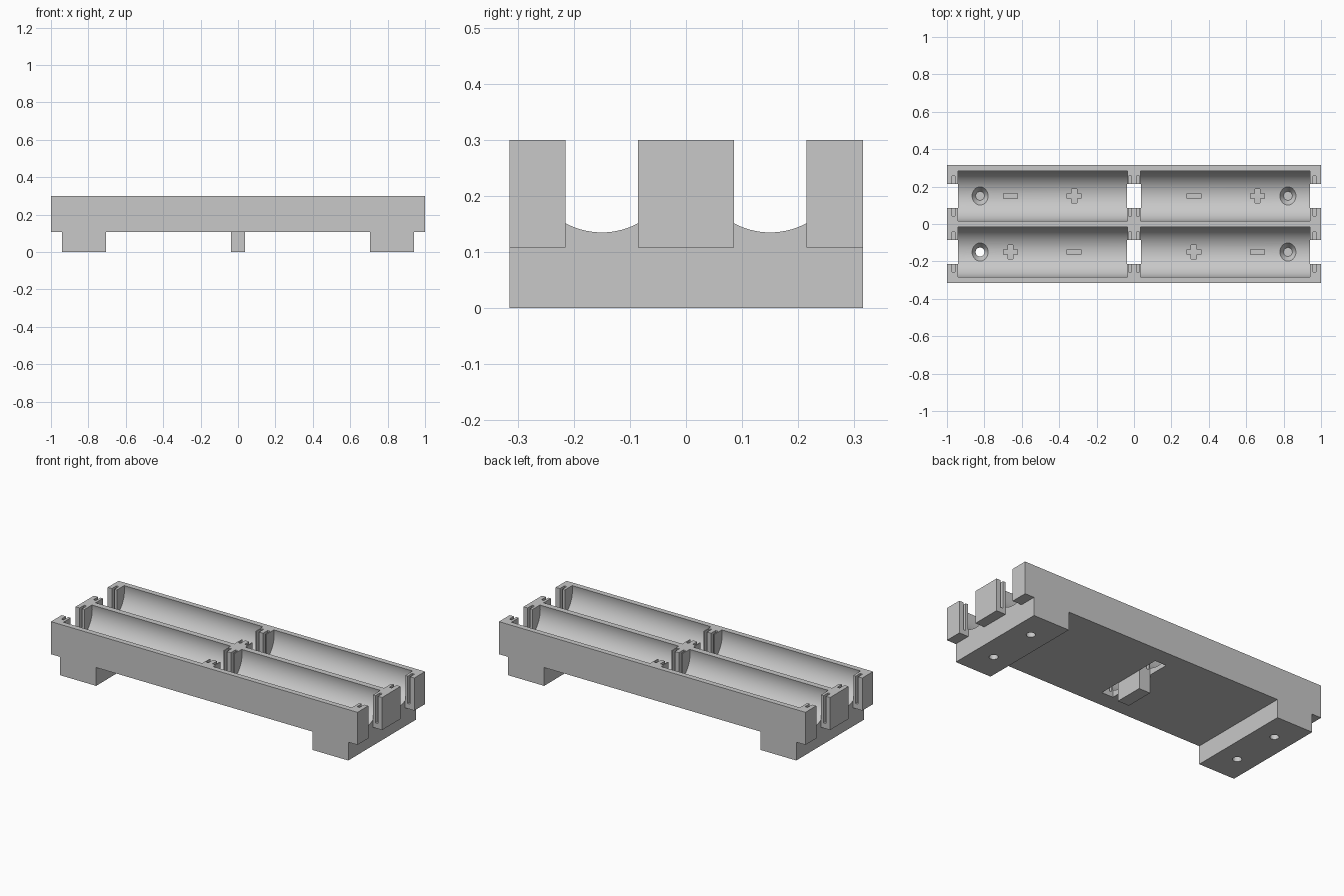
import bpy, bmesh, math
from mathutils import Matrix

if "Cube" in bpy.data.objects:
    bpy.data.objects.remove(bpy.data.objects["Cube"])

grey = bpy.data.materials.new("plain grey plastic")
grey.diffuse_color = (0.58, 0.58, 0.58, 1)
grey.use_nodes = True
grey.node_tree.nodes["Principled BSDF"].inputs["Base Color"].default_value = grey.diffuse_color


def make_object(name, bm):
    bmesh.ops.recalc_face_normals(bm, faces=bm.faces)
    mesh = bpy.data.meshes.new(name)
    bm.to_mesh(mesh)
    bm.free()
    mesh.materials.append(grey)
    ob = bpy.data.objects.new(name, mesh)
    bpy.context.collection.objects.link(ob)
    return ob


def box(name, x0, x1, y0, y1, z0, z1):
    bm = bmesh.new()
    m = Matrix.Translation(((x0 + x1) / 2, (y0 + y1) / 2, (z0 + z1) / 2))
    m = m @ Matrix.Diagonal((x1 - x0, y1 - y0, z1 - z0, 1))
    bmesh.ops.create_cube(bm, size=1, matrix=m)
    return make_object(name, bm)


def cone(name, centre, r1, r2, depth, segments, along_x=False):
    bm = bmesh.new()
    m = Matrix.Translation(centre)
    if along_x:
        m = m @ Matrix.Rotation(math.pi / 2, 4, 'Y')
    bmesh.ops.create_cone(bm, cap_ends=True, segments=segments, radius1=r1,
                          radius2=r2, depth=depth, matrix=m)
    return make_object(name, bm)


def combine(target, tool, operation='DIFFERENCE'):
    tool.hide_render = True
    mod = target.modifiers.new("bool", 'BOOLEAN')
    mod.operation, mod.solver, mod.object = operation, 'EXACT', tool
    bpy.context.view_layer.objects.active = target
    bpy.ops.object.modifier_apply(modifier=mod.name)
    bpy.data.objects.remove(tool, do_unlink=True)


# Tray body with two feet: side profile extruded across the depth
W, BASE, TOP = 0.315, 0.108, 0.30
right_half = [(0.705, BASE), (0.705, 0), (0.94, 0), (0.94, BASE), (1, BASE), (1, TOP)]
profile = right_half + [(-x, z) for x, z in reversed(right_half)]
bm = bmesh.new()
face = bm.faces.new([bm.verts.new((x, -W, z)) for x, z in profile])
ext = bmesh.ops.extrude_face_region(bm, geom=[face])
bmesh.ops.translate(bm, vec=(0, 2 * W, 0),
                    verts=[v for v in ext["geom"] if isinstance(v, bmesh.types.BMVert)])
holder = make_object("battery_tray", bm)

# Centre peg below the middle post
combine(holder, box("centre_peg", -0.037, 0.037, -0.087, 0.087, 0, 0.15), 'UNION')

for sy in (-1, 1):
    cy = 0.15 * sy
    # Round cell troughs
    for sx in (-1, 1):
        combine(holder, cone("trough_cutter", (sx * 0.4885, cy, 0.271), 0.136, 0.136,
                             0.905, 96, True))
    # Openings between the posts at both ends and in the middle
    for x0, x1 in ((-1.1, -0.94), (-0.037, 0.037), (0.94, 1.1)):
        combine(holder, box("opening_cutter", x0, x1, cy - 0.0645, cy + 0.0645, -0.1, 0.5))
    # Thin slits that hold the contact plates
    for x in (-0.965, -0.021, 0.021, 0.965):
        combine(holder, box("slit_cutter", x - 0.008, x + 0.008,
                            cy - 0.107, cy + 0.107, 0.138, 0.5))
    # Countersunk screw holes through the feet
    for sx in (-1, 1):
        combine(holder, cone("screw_hole_cutter", (sx * 0.823, cy, 0.1), 0.024, 0.024, 0.4, 32))
        combine(holder, cone("countersink_cutter", (sx * 0.823, cy, 0.126), 0.0235, 0.05,
                             0.04, 32))
    # Engraved polarity marks: bars, with a crossing bar on the positive ends
    crossed = (-0.32, 0.66) if sy > 0 else (-0.66, 0.32)
    for x in (-0.66, -0.32, 0.32, 0.66):
        combine(holder, box("bar_cutter", x - 0.037, x + 0.037, cy - 0.014, cy + 0.014, 0.122, 0.2))
        if x in crossed:
            combine(holder, box("cross_cutter", x - 0.014, x + 0.014,
                                cy - 0.037, cy + 0.037, 0.122, 0.2))

# Smooth troughs and holes, keep hard edges
bpy.ops.object.select_all(action='DESELECT')
holder.select_set(True)
bpy.context.view_layer.objects.active = holder
bpy.ops.object.shade_smooth_by_angle(angle=math.radians(30))
